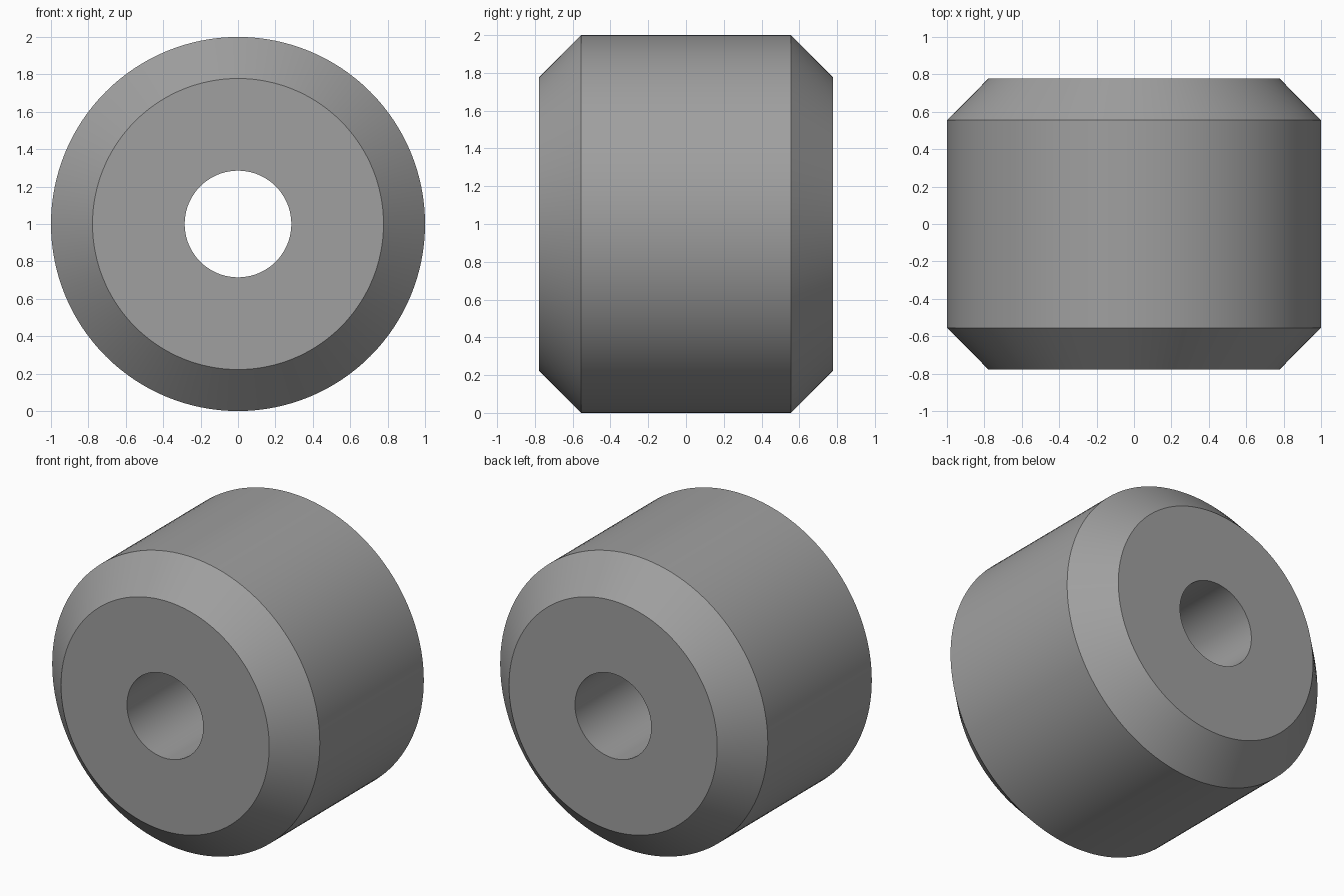
import bpy, bmesh, math
from mathutils import Matrix, Vector

if "Cube" in bpy.data.objects:
    bpy.data.objects.remove(bpy.data.objects["Cube"])

SEGMENTS = 128
# Closed cross-section as (radius, y): bore, end faces, chamfers, rim
PROFILE = [(0.285, -0.778), (0.778, -0.778), (1.0, -0.555),
           (1.0, 0.555), (0.778, 0.778), (0.285, 0.778)]

grey = bpy.data.materials.new("plain grey")
grey.diffuse_color = (0.35, 0.35, 0.35, 1)
grey.use_nodes = True
grey.node_tree.nodes["Principled BSDF"].inputs["Base Color"].default_value = grey.diffuse_color

# Revolve the cross-section around the y axis
bm = bmesh.new()
rings = []
for i in range(SEGMENTS):
    turn = Matrix.Rotation(2 * math.pi * i / SEGMENTS, 4, 'Y')
    rings.append([bm.verts.new(turn @ Vector((0, y, r))) for r, y in PROFILE])
count = len(PROFILE)
for i, ring in enumerate(rings):
    following = rings[(i + 1) % SEGMENTS]
    for j in range(count):
        k = (j + 1) % count
        bm.faces.new((ring[j], ring[k], following[k], following[j]))
bmesh.ops.recalc_face_normals(bm, faces=bm.faces)

mesh = bpy.data.meshes.new("roller")
bm.to_mesh(mesh)
bm.free()
mesh.materials.append(grey)

# Chamfered roller with a through bore, standing on its rim
roller = bpy.data.objects.new("roller", mesh)
roller.location.z = 1.0
bpy.context.collection.objects.link(roller)
bpy.context.view_layer.objects.active = roller
roller.select_set(True)
bpy.ops.object.shade_smooth_by_angle(angle=math.radians(30))
